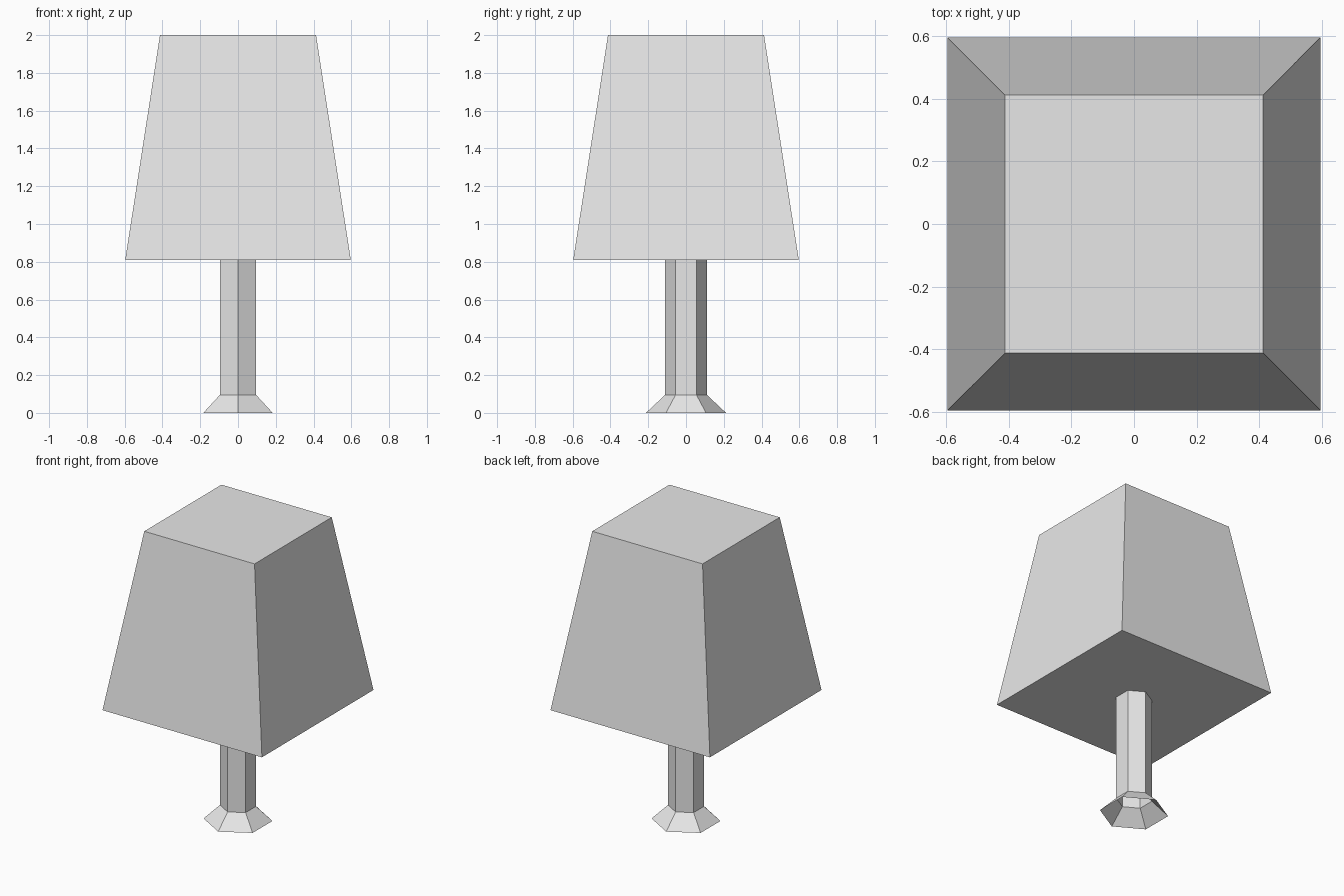
import bpy
import math

cube = bpy.data.objects.get("Cube")
if cube:
    bpy.data.objects.remove(cube, do_unlink=True)

# Single plain grey
grey = bpy.data.materials.new("light grey")
grey.use_nodes = True
colour = (0.8, 0.8, 0.8, 1)
grey.diffuse_color = colour
grey.node_tree.nodes["Principled BSDF"].inputs["Base Color"].default_value = colour


def loft(name, sides, turn, rings, capped):
    """Stack regular polygon rings, given as (radius, height), into a flat-faced part."""
    verts = []
    for radius, z in rings:
        for i in range(sides):
            a = turn + math.tau * i / sides
            verts.append((radius * math.cos(a), radius * math.sin(a), z))
    faces = []
    for r in range(len(rings) - 1):
        low, high = r * sides, (r + 1) * sides
        for i in range(sides):
            j = (i + 1) % sides
            faces.append((low + i, low + j, high + j, high + i))
    if capped:
        faces.append(tuple(reversed(range(sides))))
        faces.append(tuple(range(len(verts) - sides, len(verts))))
    mesh = bpy.data.meshes.new(name)
    mesh.from_pydata(verts, [], faces)
    mesh.materials.append(grey)
    obj = bpy.data.objects.new(name, mesh)
    bpy.context.collection.objects.link(obj)
    return obj


# Six-sided trunk with a flared foot, open at both ends
loft("trunk", 6, math.pi / 2, [(0.212, 0), (0.111, 0.095), (0.111, 0.81)], False)

# Tapered square crown, closed above and below
diagonal = math.sqrt(2)
loft("crown", 4, math.pi / 4, [(0.597 * diagonal, 0.81), (0.413 * diagonal, 2)], True)
